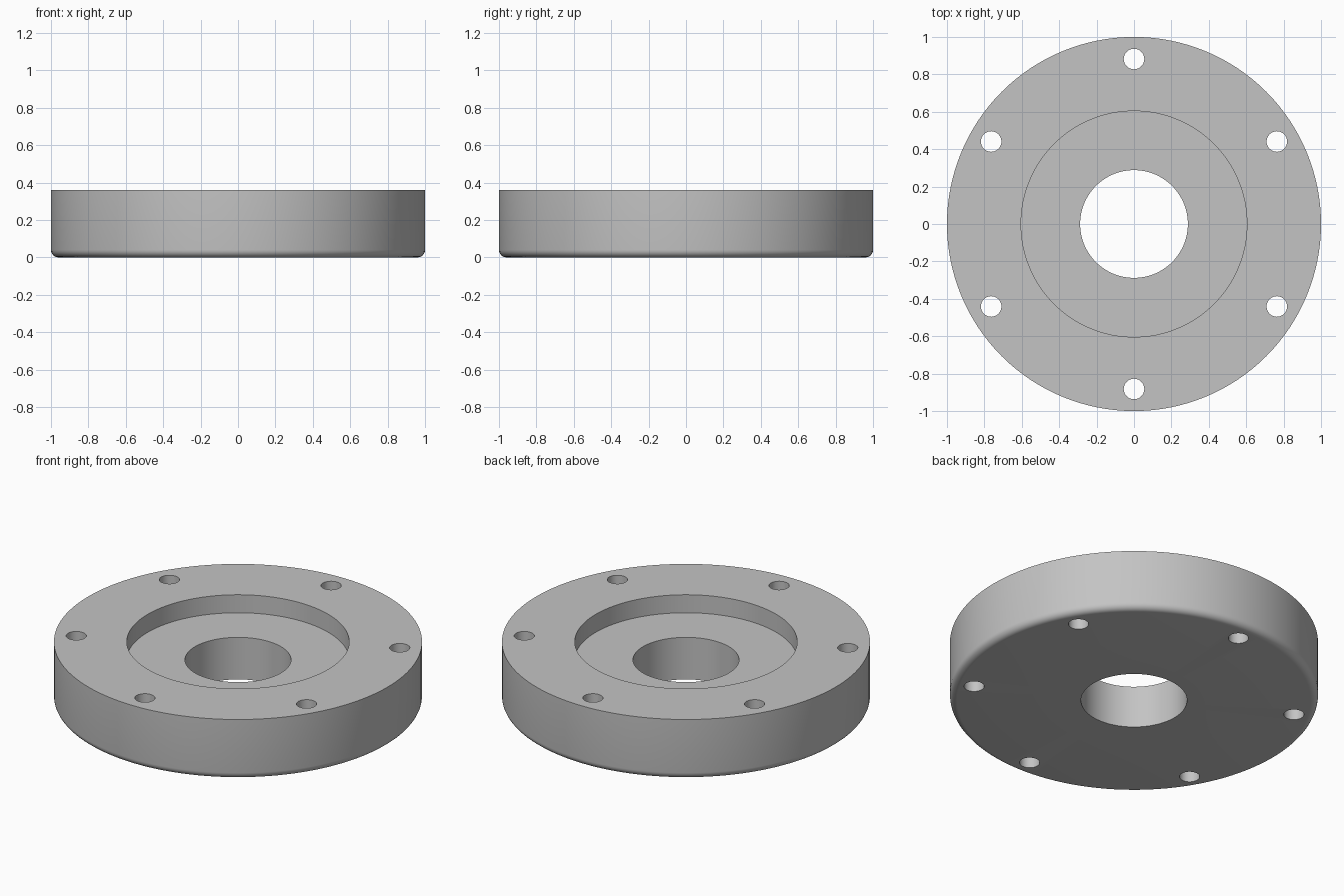
import bpy, bmesh, math

if "Cube" in bpy.data.objects:
    bpy.data.objects.remove(bpy.data.objects["Cube"])

SEGMENTS = 128
HEIGHT, RADIUS, FILLET = 0.36, 1.0, 0.04
RECESS_RADIUS, RECESS_FLOOR, BORE_RADIUS = 0.604, 0.252, 0.288
HOLE_RADIUS, HOLE_CIRCLE = 0.055, 0.882

grey = bpy.data.materials.new("metal grey")
grey.diffuse_color = (0.55, 0.55, 0.55, 1)
grey.use_nodes = True
grey.node_tree.nodes["Principled BSDF"].inputs["Base Color"].default_value = grey.diffuse_color


def make_object(name, bm):
    bmesh.ops.recalc_face_normals(bm, faces=bm.faces)
    mesh = bpy.data.meshes.new(name)
    bm.to_mesh(mesh)
    bm.free()
    obj = bpy.data.objects.new(name, mesh)
    bpy.context.collection.objects.link(obj)
    mesh.materials.append(grey)
    return obj


def lathe(name, profile):
    """Revolve a closed (radius, z) profile around the z axis."""
    bm = bmesh.new()
    rings = []
    for i in range(SEGMENTS):
        a = 2 * math.pi * i / SEGMENTS
        rings.append([bm.verts.new((r * math.cos(a), r * math.sin(a), z)) for r, z in profile])
    n = len(profile)
    for i in range(SEGMENTS):
        r0, r1 = rings[i], rings[(i + 1) % SEGMENTS]
        for j in range(n):
            k = (j + 1) % n
            bm.faces.new((r0[j], r1[j], r1[k], r0[k]))
    return make_object(name, bm)


# Flange disc: bore, stepped recess and rounded lower rim
steps = 6
rim = []
for i in range(steps + 1):
    a = math.pi / 2 * i / steps
    rim.append((RADIUS - FILLET + FILLET * math.sin(a), FILLET - FILLET * math.cos(a)))
profile = [(BORE_RADIUS, 0)] + rim + [
    (RADIUS, HEIGHT), (RECESS_RADIUS, HEIGHT),
    (RECESS_RADIUS, RECESS_FLOOR), (BORE_RADIUS, RECESS_FLOOR)]
flange = lathe("flange", profile)

# Six bolt holes
bm = bmesh.new()
for i in range(6):
    a = math.radians(30 + 60 * i)
    new = bmesh.ops.create_cone(bm, cap_ends=True, segments=32, radius1=HOLE_RADIUS,
                                radius2=HOLE_RADIUS, depth=1)["verts"]
    bmesh.ops.translate(bm, verts=new, vec=(HOLE_CIRCLE * math.cos(a), HOLE_CIRCLE * math.sin(a), 0.2))
cutter = make_object("bolt_hole_cutter", bm)
cutter.hide_render = True

cut = flange.modifiers.new("bolt holes", 'BOOLEAN')
cut.operation = 'DIFFERENCE'
cut.solver = 'EXACT'
cut.object = cutter

bpy.context.view_layer.objects.active = flange
flange.select_set(True)
bpy.ops.object.modifier_apply(modifier=cut.name)
bpy.data.objects.remove(cutter, do_unlink=True)

# Smooth walls with crisp machined edges
bpy.ops.object.shade_smooth_by_angle(angle=math.radians(30))
